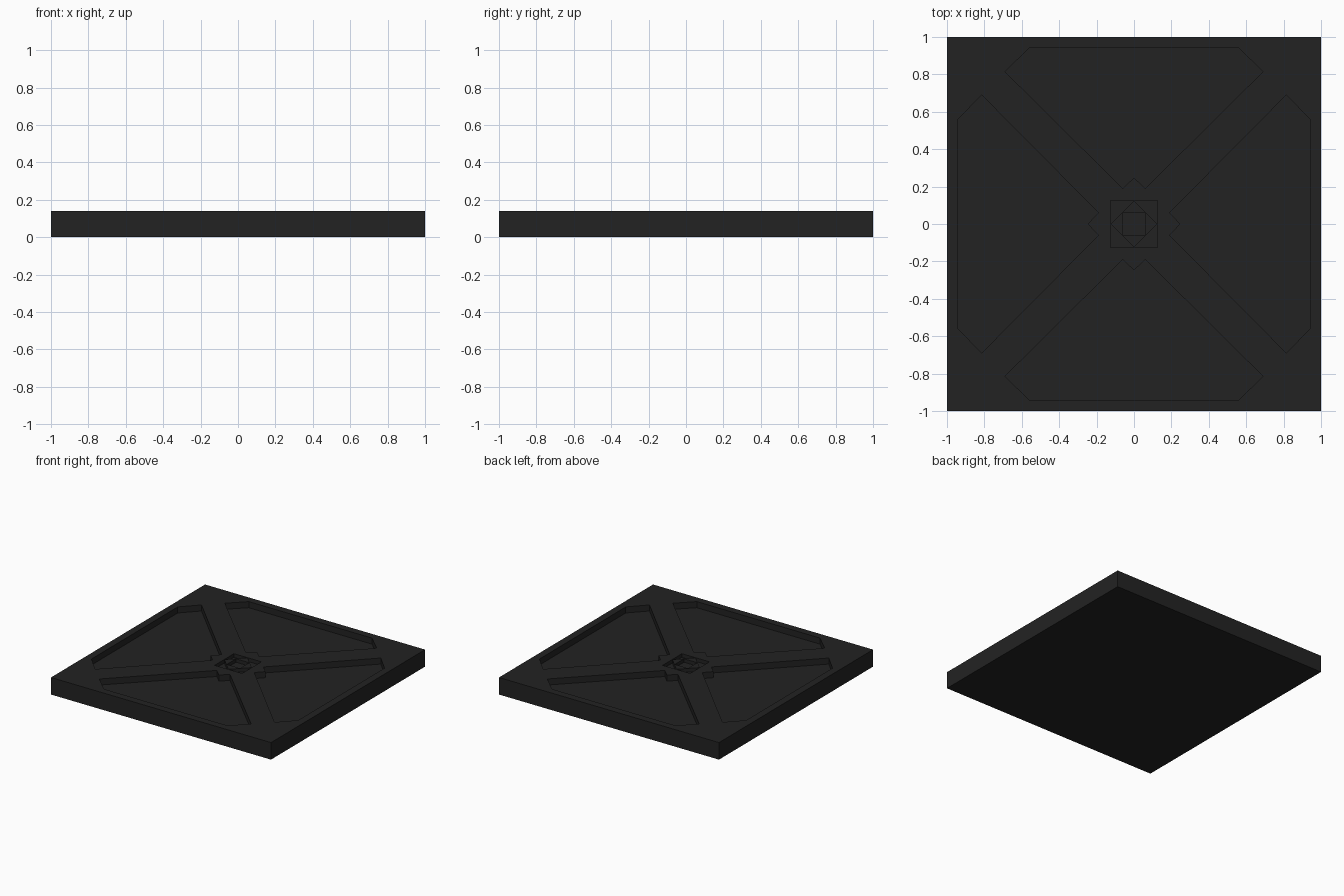
import bpy, bmesh, math

if "Cube" in bpy.data.objects:
    bpy.data.objects.remove(bpy.data.objects["Cube"])

TOP = 0.14
mat = bpy.data.materials.new("charcoal")
mat.diffuse_color = (0.0165, 0.0165, 0.0165, 1)
mat.use_nodes = True
mat.node_tree.nodes["Principled BSDF"].inputs["Base Color"].default_value = mat.diffuse_color


def prism(name, pts, z0, z1):
    """Extrude a flat outline from z0 to z1."""
    bm = bmesh.new()
    face = bm.faces.new([bm.verts.new((x, y, z0)) for x, y in pts])
    new = bmesh.ops.extrude_face_region(bm, geom=[face])["geom"]
    for v in new:
        if isinstance(v, bmesh.types.BMVert):
            v.co.z = z1
    bmesh.ops.recalc_face_normals(bm, faces=bm.faces)
    me = bpy.data.meshes.new(name)
    bm.to_mesh(me)
    bm.free()
    me.materials.append(mat)
    ob = bpy.data.objects.new(name, me)
    bpy.context.collection.objects.link(ob)
    return ob


def square(r):
    return [(-r, -r), (r, -r), (r, r), (-r, r)]


def diamond(r):
    return [(-r, 0), (0, -r), (r, 0), (0, r)]


def cut(target, cutter):
    m = target.modifiers.new("cut", 'BOOLEAN')
    m.operation = 'DIFFERENCE'
    m.solver = 'EXACT'
    m.object = cutter
    bpy.context.view_layer.objects.active = target
    bpy.ops.object.modifier_apply(modifier=m.name)
    bpy.data.objects.remove(cutter)


# Square slab
panel = prism("floor_panel", square(1.0), 0, TOP)

# Four sunken fields leaving a raised X brace and rim
half = [(0.06, 0.19), (0.69, 0.815), (0.56, 0.94)]
outline = [(0, 0.248)] + half + [(-x, y) for x, y in reversed(half)]
for i in range(4):
    c, s = round(math.cos(i * math.pi / 2)), round(math.sin(i * math.pi / 2))
    pts = [(c * x - s * y, s * x + c * y) for x, y in outline]
    cut(panel, prism("field_cutter", pts, TOP - 0.05, TOP + 0.1))

# Central square recess
cut(panel, prism("centre_cutter", square(0.125), TOP - 0.03, TOP + 0.1))

# Raised diamond with a square hole in the recess
boss = prism("centre_diamond", diamond(0.124), TOP - 0.035, TOP)
cut(boss, prism("hole_cutter", square(0.06), TOP - 0.028, TOP + 0.1))
